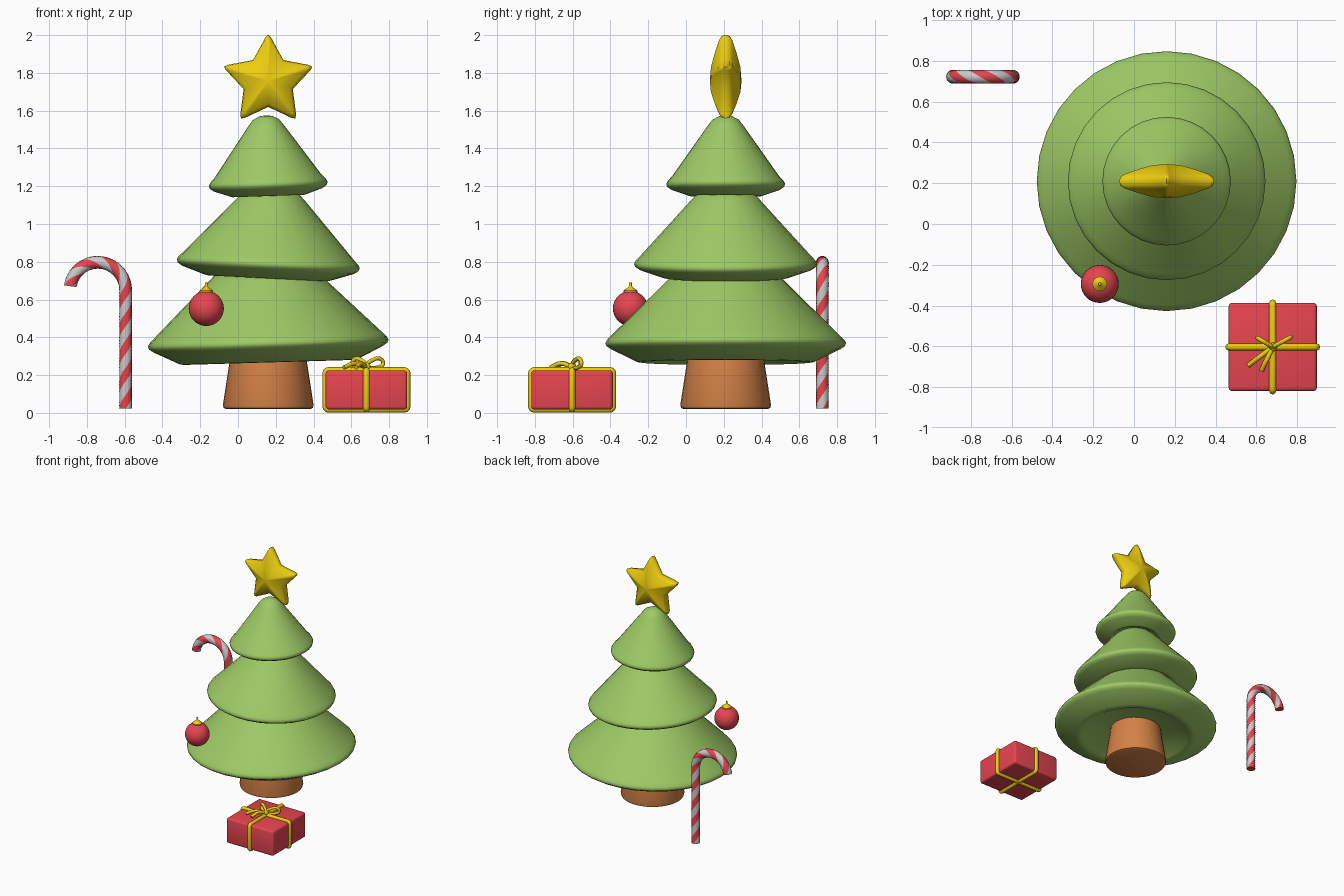
import bpy, bmesh
from math import sin, cos, pi, radians
from mathutils import Vector

if "Cube" in bpy.data.objects:
    bpy.data.objects.remove(bpy.data.objects["Cube"])


def mat(name, rgb):
    m = bpy.data.materials.new(name)
    m.diffuse_color = (*rgb, 1)
    m.use_nodes = True
    m.node_tree.nodes["Principled BSDF"].inputs["Base Color"].default_value = m.diffuse_color
    return m


GREEN = mat("green", (0.34, 0.59, 0.13))
RED = mat("red", (0.80, 0.06, 0.08))
GOLD = mat("gold", (0.85, 0.62, 0.005))
BROWN = mat("brown", (0.66, 0.22, 0.06))
PALE = mat("pale", (0.55, 0.55, 0.55))


def finish(name, bm, mats, loc=(0, 0, 0), angle=40):
    bmesh.ops.recalc_face_normals(bm, faces=bm.faces)
    me = bpy.data.meshes.new(name)
    bm.to_mesh(me)
    bm.free()
    for m in mats:
        me.materials.append(m)
    ob = bpy.data.objects.new(name, me)
    bpy.context.collection.objects.link(ob)
    ob.location = loc
    bpy.ops.object.select_all(action='DESELECT')
    ob.select_set(True)
    bpy.context.view_layer.objects.active = ob
    bpy.ops.object.shade_smooth_by_angle(angle=radians(angle))
    return ob


def lathe(name, profile, m, loc, segs=32, angle=40):
    """Revolve (radius, z) points around z."""
    bm = bmesh.new()
    vs = [bm.verts.new((r, 0, z)) for r, z in profile]
    es = [bm.edges.new(p) for p in zip(vs, vs[1:])]
    bmesh.ops.spin(bm, geom=vs + es, cent=(0, 0, 0), axis=(0, 0, 1),
                   angle=2 * pi, steps=segs, use_duplicate=False)
    bmesh.ops.remove_doubles(bm, verts=bm.verts, dist=1e-5)
    return finish(name, bm, [m], loc, angle)


def tube(name, pts, radius, m, cyclic=False, smooth=False):
    """Round ribbon following a path."""
    cu = bpy.data.curves.new(name, 'CURVE')
    cu.dimensions = '3D'
    cu.bevel_depth = radius
    cu.bevel_resolution = 2
    cu.use_fill_caps = True
    if smooth:
        sp = cu.splines.new('BEZIER')
        sp.bezier_points.add(len(pts) - 1)
        for b, p in zip(sp.bezier_points, pts):
            b.co = p
            b.handle_left_type = b.handle_right_type = 'AUTO'
        sp.resolution_u = 6
    else:
        sp = cu.splines.new('POLY')
        sp.points.add(len(pts) - 1)
        for b, p in zip(sp.points, pts):
            b.co = (*p, 1)
    sp.use_cyclic_u = cyclic
    cu.materials.append(m)
    ob = bpy.data.objects.new(name, cu)
    bpy.context.collection.objects.link(ob)
    return ob


TX, TY = 0.16, 0.21

# Trunk
lathe("trunk", [(0, 0.02), (0.222, 0.02), (0.236, 0.026), (0.24, 0.042),
                (0.205, 0.27), (0.195, 0.36), (0, 0.36)], BROWN, (TX, TY, 0))

# Foliage tiers, each tipped slightly (rim radius, rim z, foot radius, foot z, top profile, tilt)
tiers = [
    ("lower_tier", 0.637, 0.365, 0.47, 0.267, [(0.31, 0.70), (0.27, 0.74), (0, 0.75)], -1.7),
    ("middle_tier", 0.485, 0.785, 0.33, 0.712, [(0.18, 1.13), (0.14, 1.17), (0, 1.18)], 2.8),
    ("upper_tier", 0.315, 1.208, 0.20, 1.148,
     [(0.095, 1.52), (0.07, 1.552), (0.035, 1.571), (0, 1.576)], -2),
]
for name, r, z, fr, fz, top, tilt in tiers:
    prof = [(0, 0.06 + fz), (fr * 0.75, 0.045 + fz), (fr * 0.88, 0.008 + fz), (fr * 0.95, fz),
            (fr, fz + 0.003), (r - 0.03, z - 0.028), (r - 0.006, z - 0.012),
            (r, z + 0.004), (r - 0.008, z + 0.02), (r - 0.03, z + 0.043)] + top
    ob = lathe(name, [(a, b - z) for a, b in prof], GREEN, (TX, TY, z), 32, 60)
    ob.rotation_euler.y = radians(tilt)

# Puffy star: shrinking outline rings closing on a raised middle, front and back
bm = bmesh.new()
outline = []
for i in range(5):
    for off, rad in ((-3.5, 0.232), (0, 0.245), (3.5, 0.232), (36, 0.137)):
        a = radians(90 + 72 * i + off)
        outline.append((rad * cos(a), rad * sin(a)))
n = len(outline)
rings = [[bm.verts.new((x * s, y, z * s)) for x, z in outline]
         for s, y in ((0.3, -0.078), (0.6, -0.058), (0.88, -0.035), (0.97, -0.022), (1, 0),
                      (0.97, 0.022), (0.88, 0.035), (0.6, 0.058), (0.3, 0.078))]
for a, b in zip(rings, rings[1:]):
    for i in range(n):
        bm.faces.new((a[i], a[(i + 1) % n], b[(i + 1) % n], b[i]))
for ring, y in ((rings[0], -0.084), (rings[-1], 0.084)):
    c = bm.verts.new((0, y, 0))
    for i in range(n):
        bm.faces.new((ring[i], ring[(i + 1) % n], c))
finish("star", bm, [GOLD], (TX, TY, 1.757), 70)

# Bauble and its cap
bm = bmesh.new()
bmesh.ops.create_uvsphere(bm, u_segments=32, v_segments=16, radius=0.093)
BAUBLE = (-0.168, -0.294, 0.553)
finish("bauble", bm, [RED], BAUBLE)
lathe("bauble_cap", [(0, 0.08), (0.036, 0.08), (0.036, 0.094), (0.03, 0.1), (0.012, 0.112),
                     (0.007, 0.118), (0.007, 0.138), (0, 0.138)], GOLD, BAUBLE, 16)

# Candy cane: round section swept along shaft and hook, twisted so face columns spiral
CX, CY, CZ, R, TR = -0.742, 0.722, 0.65, 0.147, 0.034
path = [(Vector((CX + R, CY, 0.022 + (CZ - 0.022) * i / 40)), 0, (CZ - 0.022) * i / 40)
        for i in range(40)]
for i in range(33):
    a = radians(172) * i / 32
    path.append((Vector((CX + R * cos(a), CY, CZ + R * sin(a))), a, CZ - 0.022 + R * a))
SEG = 16
bm = bmesh.new()
rings = []
for p, a, d in path:
    out = Vector((cos(a), 0, sin(a)))
    rings.append([bm.verts.new(p + TR * (out * cos(t) + Vector((0, 1, 0)) * sin(t)))
                  for t in (2 * pi * (k / SEG + d / 0.29) for k in range(SEG))])
for a, b in zip(rings, rings[1:]):
    for k in range(SEG):
        f = bm.faces.new((a[k], a[(k + 1) % SEG], b[(k + 1) % SEG], b[k]))
        f.material_index = (k // 4) % 2
bm.faces.new(rings[0])
bm.faces.new(rings[-1])
finish("candy_cane", bm, [RED, PALE], angle=50)

# Present box
PX, PY, H, Z0, Z1 = 0.68, -0.603, 0.216, 0.018, 0.225
bm = bmesh.new()
bmesh.ops.create_cube(bm, size=1)
bmesh.ops.scale(bm, verts=bm.verts, vec=(2 * H, 2 * H, Z1 - Z0))
bmesh.ops.bevel(bm, geom=bm.edges[:], offset=0.016, segments=3, profile=0.5, affect='EDGES')
finish("present_box", bm, [RED], (PX, PY, (Z0 + Z1) / 2))

# Ribbons wrapped round the box, with rounded corners
loop = []
c = 0.015
for sx, sz, a0 in ((1, 1, 0), (-1, 1, 90), (-1, 0, 180), (1, 0, 270)):
    for k in range(4):
        a = radians(a0 + 30 * k)
        loop.append((sx * (H - c) + c * cos(a), (Z1 - c if sz else Z0 + c) + c * sin(a)))
tube("ribbon_across", [(PX + u, PY, z) for u, z in loop], 0.017, GOLD, True)
tube("ribbon_along", [(PX, PY + u, z) for u, z in loop], 0.017, GOLD, True)


# Bow loops, tails and knot
def bow_loop(name, dx, dy):
    tube(name, [(PX + dx * t, PY + dy * t, z) for t, z in
                ((0, 0.238), (0.45, 0.283), (0.85, 0.284), (0.98, 0.26), (0.75, 0.243), (0.35, 0.238))],
         0.011, GOLD, True, True)


bow_loop("bow_loop_right", 0.09, 0.05)
bow_loop("bow_loop_left", -0.075, 0.045)
for name, dx, dy in (("bow_tail_outer", -0.12, -0.09), ("bow_tail_inner", -0.055, -0.115)):
    tube(name, [(PX + dx * t, PY + dy * t, z) for t, z in ((0, 0.24), (0.5, 0.262), (1, 0.24))],
         0.012, GOLD, False, True)
bm = bmesh.new()
bmesh.ops.create_uvsphere(bm, u_segments=16, v_segments=8, radius=0.022)
finish("bow_knot", bm, [GOLD], (PX, PY, 0.245))
